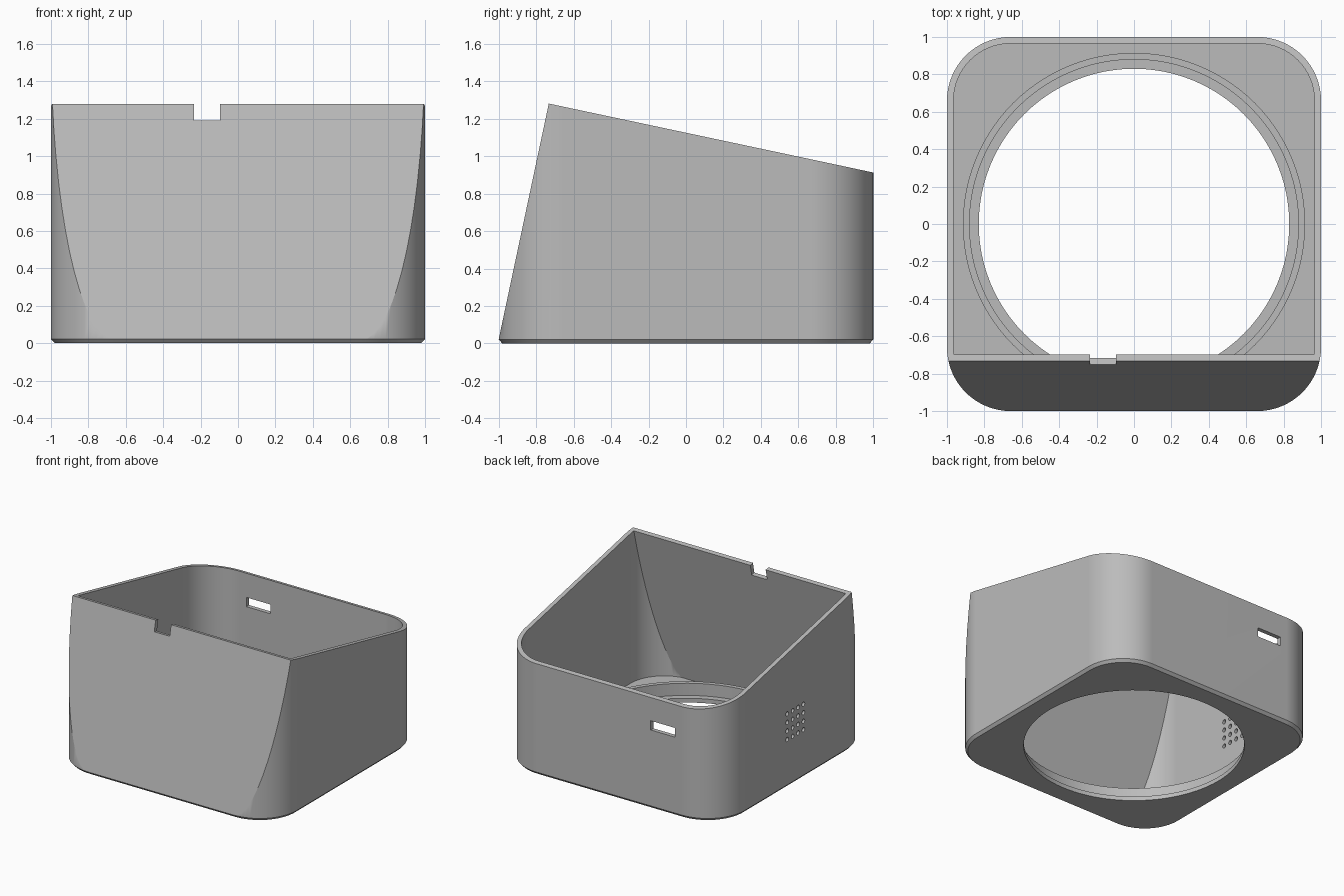
import bpy, bmesh, math
from mathutils import Matrix, Vector

cube = bpy.data.objects.get("Cube")
if cube:
    bpy.data.objects.remove(cube, do_unlink=True)

TILT = math.radians(12)
WALL = 0.035
RADIUS = 0.34
FRONT_BASE = Vector((0, -1, 0.02))
FRONT_NORMAL = Vector((0, -math.cos(TILT), math.sin(TILT)))
TOP_NORMAL = Vector((0, math.sin(TILT), math.cos(TILT)))
FRONT_LIP = Vector((0, -0.732, 1.28))

grey = bpy.data.materials.new("light_grey_plastic")
grey.use_nodes = True
colour = (0.5, 0.5, 0.5, 1)
grey.diffuse_color = colour
grey.node_tree.nodes["Principled BSDF"].inputs["Base Color"].default_value = colour


def make_object(name, bm):
    bmesh.ops.recalc_face_normals(bm, faces=bm.faces)
    mesh = bpy.data.meshes.new(name)
    bm.to_mesh(mesh)
    bm.free()
    mesh.materials.append(grey)
    obj = bpy.data.objects.new(name, mesh)
    bpy.context.collection.objects.link(obj)
    return obj


def rounded_ring(bm, inset, z, steps=16):
    """Loop of vertices around a rounded square."""
    ring = []
    r, c = RADIUS - inset, 1 - RADIUS
    for quarter in range(4):
        mid = math.pi / 4 + quarter * math.pi / 2
        cx, cy = math.copysign(c, math.cos(mid)), math.copysign(c, math.sin(mid))
        for i in range(steps + 1):
            a = (quarter + i / steps) * math.pi / 2
            ring.append(bm.verts.new((cx + r * math.cos(a), cy + r * math.sin(a), z)))
    return ring


def lofted(levels):
    """Closed solid through rounded squares given as (inset, height)."""
    bm = bmesh.new()
    rings = [rounded_ring(bm, *level) for level in levels]
    bm.faces.new(rings[0][::-1])
    bm.faces.new(rings[-1])
    for low, high in zip(rings, rings[1:]):
        for i in range(len(low)):
            j = (i + 1) % len(low)
            bm.faces.new((low[i], low[j], high[j], high[i]))
    return bm


def slice_off(bm, point, normal):
    """Remove everything beyond a plane and cap the cut."""
    geom = bm.verts[:] + bm.edges[:] + bm.faces[:]
    bmesh.ops.bisect_plane(bm, geom=geom, dist=1e-6, plane_co=point,
                           plane_no=normal, clear_outer=True)
    edges = [e for e in bm.edges if e.is_boundary]
    bmesh.ops.contextual_create(bm, geom=edges)


def box(name, centre, size, tilt=0):
    bm = bmesh.new()
    matrix = (Matrix.Translation(centre) @ Matrix.Rotation(tilt, 4, 'X')
              @ Matrix.Diagonal((*size, 1)))
    bmesh.ops.create_cube(bm, size=1, matrix=matrix)
    return make_object(name, bm)


def add_cylinder(bm, radius, depth, matrix, sides):
    bmesh.ops.create_cone(bm, cap_ends=True, segments=sides, radius1=radius,
                          radius2=radius, depth=depth, matrix=matrix)


def cut(target, cutter):
    cutter.hide_render = True
    mod = target.modifiers.new("cut", 'BOOLEAN')
    mod.operation = 'DIFFERENCE'
    mod.solver = 'EXACT'
    mod.object = cutter
    bpy.context.view_layer.objects.active = target
    bpy.ops.object.modifier_apply(modifier=mod.name)
    bpy.data.objects.remove(cutter, do_unlink=True)


def smooth(obj):
    bpy.ops.object.select_all(action='DESELECT')
    obj.select_set(True)
    bpy.context.view_layer.objects.active = obj
    bpy.ops.object.shade_smooth_by_angle(angle=math.radians(25))
    mod = obj.modifiers.new("even_shading", 'WEIGHTED_NORMAL')
    mod.keep_sharp = True


# Housing: chamfered rounded block with sloping front and top
bm = lofted([(0.02, 0), (0, 0.022), (0, 1.6)])
slice_off(bm, FRONT_BASE, FRONT_NORMAL)
slice_off(bm, FRONT_LIP, TOP_NORMAL)
housing = make_object("housing", bm)

# Hollow interior with a parallel sloping front wall
bm = lofted([(WALL, WALL), (WALL, 1.8)])
slice_off(bm, FRONT_BASE - FRONT_NORMAL * WALL, FRONT_NORMAL)
cut(housing, make_object("cavity_cutter", bm))

# Round opening in the floor
bm = bmesh.new()
add_cylinder(bm, 0.83, 0.4, Matrix.Identity(4), 96)
cut(housing, make_object("opening_cutter", bm))

# Notch in the front lip and slot in the back wall
cut(housing, box("notch_cutter", FRONT_LIP + Vector((-0.165, 0, 0)),
                 (0.14, 0.2, 0.18), -TILT))
cut(housing, box("slot_cutter", (-0.49, 1, 0.683), (0.22, 0.2, 0.076)))

# Grid of small holes in one side wall
bm = bmesh.new()
for row in range(4):
    for column in range(4):
        place = Matrix.Translation((-1, 0.01 + 0.07 * (column - 1.5),
                                    0.5 + 0.07 * (row - 1.5)))
        add_cylinder(bm, 0.018, 0.2, place @ Matrix.Rotation(math.pi / 2, 4, 'Y'), 16)
cut(housing, make_object("vent_cutter", bm))
smooth(housing)

# Raised collar around the floor opening
bm = bmesh.new()
add_cylinder(bm, 0.915, 0.11, Matrix.Translation((0, 0, 0.08)), 96)
collar = make_object("floor_collar", bm)
bm = bmesh.new()
add_cylinder(bm, 0.88, 0.4, Matrix.Translation((0, 0, 0.08)), 96)
cut(collar, make_object("collar_cutter", bm))
smooth(collar)
